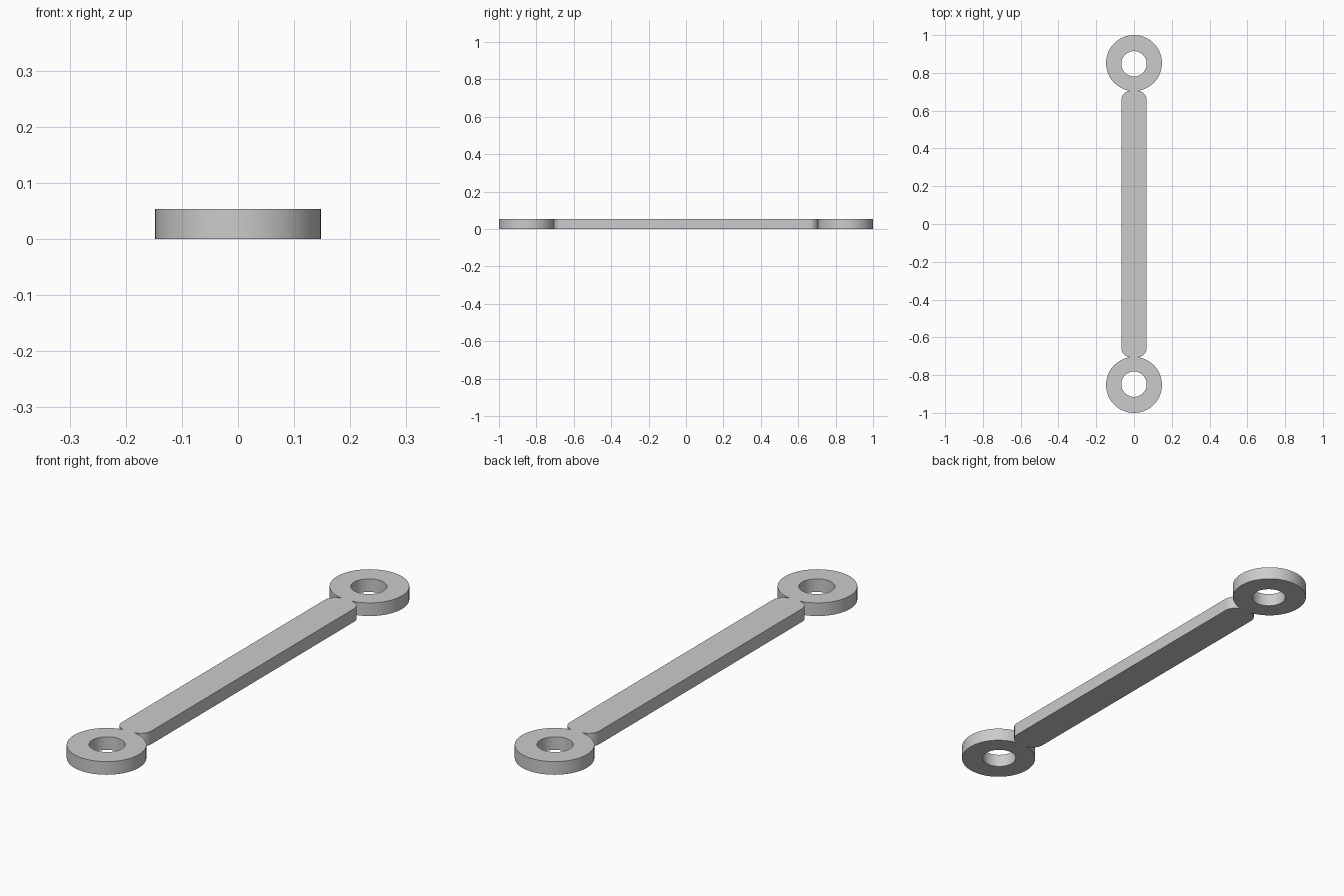
import bpy
import bmesh
from math import cos, sin, pi

HEIGHT = 0.054
RING_RADIUS = 0.148
RING_Y = 1 - RING_RADIUS
HOLE_RADIUS = 0.067
HOLE_Y = 0.848
BAR_HALF_WIDTH = 0.067
BAR_HALF_LENGTH = 0.706
CORNER = 0.05

cube = bpy.data.objects.get("Cube")
if cube:
    bpy.data.objects.remove(cube, do_unlink=True)

grey = bpy.data.materials.new("plain grey")
grey.use_nodes = True
grey.diffuse_color = (0.6, 0.6, 0.6, 1)
grey.node_tree.nodes["Principled BSDF"].inputs["Base Color"].default_value = (0.6, 0.6, 0.6, 1)


def arc(cx, cy, radius, start, sweep, steps):
    return [(cx + radius * cos(start + sweep * i / steps),
             cy + radius * sin(start + sweep * i / steps)) for i in range(steps)]


def finish(name, bm):
    bmesh.ops.recalc_face_normals(bm, faces=bm.faces)
    mesh = bpy.data.meshes.new(name)
    bm.to_mesh(mesh)
    bm.free()
    mesh.materials.append(grey)
    obj = bpy.data.objects.new(name, mesh)
    bpy.context.collection.objects.link(obj)
    bpy.ops.object.select_all(action="DESELECT")
    obj.select_set(True)
    bpy.context.view_layer.objects.active = obj
    bpy.ops.object.shade_smooth_by_angle()


def add_loop(bm, points, z):
    return [bm.verts.new((x, y, z)) for x, y in points]


def bridge(bm, a, b):
    for i in range(len(a)):
        j = (i + 1) % len(a)
        bm.faces.new((a[i], a[j], b[j], b[i]))


# Eyelet rings, one at each end
def make_ring(name, side):
    outer = arc(0, side * RING_Y, RING_RADIUS, 0, 2 * pi, 96)
    inner = arc(0, side * HOLE_Y, HOLE_RADIUS, 0, 2 * pi, 96)
    bm = bmesh.new()
    loops = [add_loop(bm, outer, 0), add_loop(bm, outer, HEIGHT),
             add_loop(bm, inner, HEIGHT), add_loop(bm, inner, 0)]
    for k in range(4):
        bridge(bm, loops[k], loops[(k + 1) % 4])
    finish(name, bm)


make_ring("front_ring", -1)
make_ring("back_ring", 1)

# Connecting bar with rounded corners
outline = []
for quarter, (sx, sy) in enumerate([(1, 1), (-1, 1), (-1, -1), (1, -1)]):
    cx = sx * (BAR_HALF_WIDTH - CORNER)
    cy = sy * (BAR_HALF_LENGTH - CORNER)
    outline += arc(cx, cy, CORNER, quarter * pi / 2, pi / 2 * 13 / 12, 13)
bm = bmesh.new()
bottom = add_loop(bm, outline, 0)
top = add_loop(bm, outline, HEIGHT)
bm.faces.new(bottom)
bm.faces.new(top)
bridge(bm, bottom, top)
finish("connecting_bar", bm)
